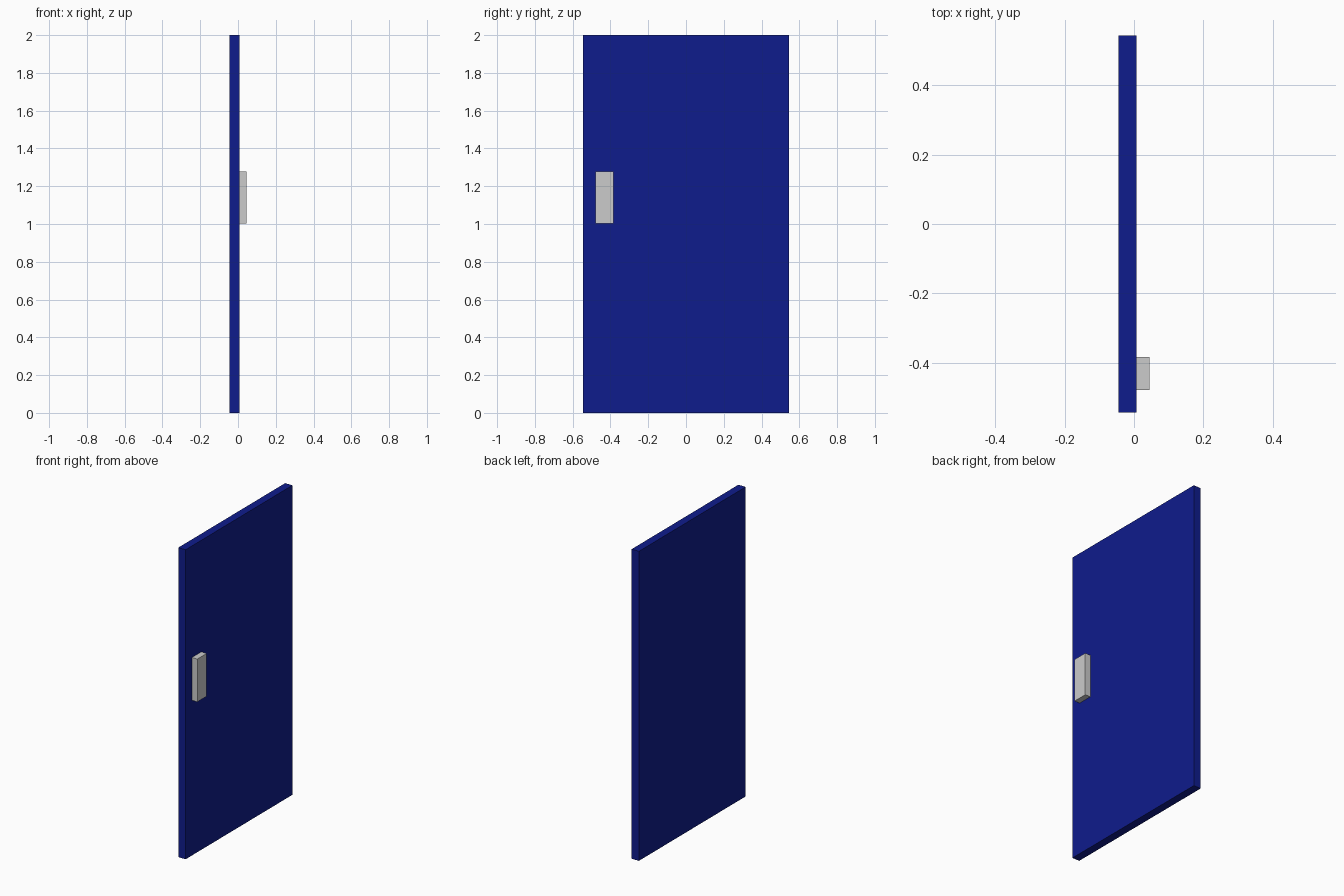
import bpy

if "Cube" in bpy.data.objects:
    bpy.data.objects.remove(bpy.data.objects["Cube"])


def box(name, lo, hi):
    """Axis-aligned box between two corners."""
    centre = [(a + b) / 2 for a, b in zip(lo, hi)]
    size = [b - a for a, b in zip(lo, hi)]
    bpy.ops.mesh.primitive_cube_add(size=1, location=centre)
    obj = bpy.context.object
    obj.name = name
    obj.scale = size
    bpy.ops.object.transform_apply(location=False, rotation=False, scale=True)
    return obj


# Door panel
door = box("door_panel", (-0.045, -0.545, 0.0), (0.007, 0.545, 2.0))
blue = bpy.data.materials.new("blue_paint")
blue.diffuse_color = (0.0048, 0.0114, 0.264, 1.0)
blue.use_nodes = True
blue.node_tree.nodes["Principled BSDF"].inputs["Base Color"].default_value = blue.diffuse_color
door.data.materials.append(blue)

# Block handle on the right-hand face
box("door_handle", (0.007, -0.48, 1.002), (0.045, -0.384, 1.279))
